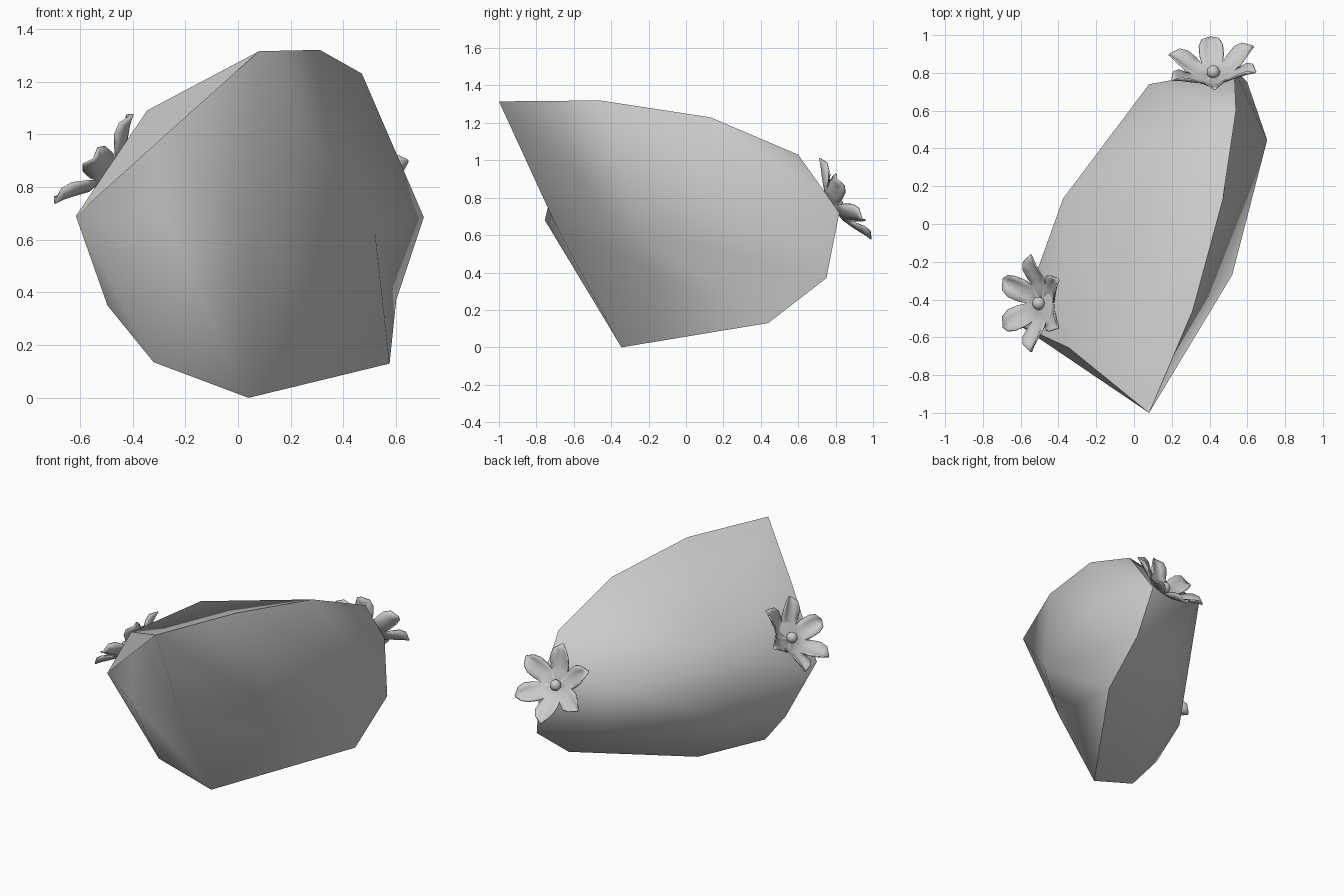
import bpy, bmesh, math
from mathutils import Vector, Matrix

cube = bpy.data.objects.get("Cube")
if cube:
    bpy.data.objects.remove(cube, do_unlink=True)

grey = bpy.data.materials.new("plain_grey")
grey.use_nodes = True
colour = (0.6, 0.6, 0.6, 1)
grey.diffuse_color = colour
grey.node_tree.nodes["Principled BSDF"].inputs["Base Color"].default_value = colour


def finish(bm, name):
    mesh = bpy.data.meshes.new(name)
    for face in bm.faces:
        face.smooth = True
    bm.to_mesh(mesh)
    bm.free()
    mesh.materials.append(grey)
    obj = bpy.data.objects.new(name, mesh)
    bpy.context.collection.objects.link(obj)
    return obj


# Faceted body: a sharp rim loop, a folded front that wraps onto the side,
# and a deep bulge behind
rim = [(.08, -1, 1.315), (.31, -.46, 1.32), (.47, .13, 1.23), (.54, .6, 1.03),
       (.53, .82, .72), (.6, .75, .37), (.575, .44, .13), (.04, -.345, 0),
       (-.32, -.395, .135), (-.495, -.365, .35), (-.615, -.53, .69), (-.345, -.655, 1.09)]
front_row = [(-.28, -.755, .68), (.05, -.69, .64), (.52, -.27, .625), (.705, .445, .685)]
bulge = [(-.375, .135, .99), (.08, .74, .82), (-.376, 0, .41), (.155, .6, .39),
         (-.09, 0, .106)]
bm = bmesh.new()
loop = [bm.verts.new(p) for p in rim]
front = [bm.verts.new(p) for p in front_row]
back = [bm.verts.new(p) for p in bulge]
bmesh.ops.convex_hull(bm, input=loop + front + back)


# Front and side: strips of triangles above and below the middle row
def triangle(*corners):
    if not bm.faces.get(corners):
        bm.faces.new(corners)


def strip(upper, lower):
    for i in range(len(upper) - 1):
        triangle(upper[i], lower[i], lower[i + 1])
        triangle(upper[i], lower[i + 1], upper[i + 1])


old = {f for v in front for f in v.link_faces}
bmesh.ops.delete(bm, geom=list(old), context='FACES_ONLY')
middle = [loop[10]] + front + [loop[4]]
top = [loop[11]] + loop[:4]
bottom = [loop[i] for i in (9, 8, 7, 6, 5)]
strip(top, middle[1:])
strip(middle[:-1], bottom)
triangle(middle[0], middle[1], top[0])
triangle(middle[-2], bottom[-1], middle[-1])
loose = [e for e in bm.edges if not e.link_faces]
bmesh.ops.delete(bm, geom=loose, context='EDGES')
bmesh.ops.recalc_face_normals(bm, faces=bm.faces)
for a, b in zip(loop, loop[1:] + loop[:1]):
    edge = bm.edges.get((a, b))
    if edge:
        edge.smooth = False
finish(bm, "body")


# Flowers: six broad troughed petals joined around a round centre
def flower(name, centre, normal, first_petal):
    n = Vector(normal).normalized()
    x = Vector(first_petal)
    x = (x - n * x.dot(n)).normalized()
    frame = Matrix((x, n.cross(x), n)).transposed().to_4x4()
    frame.translation = centre
    # radius, half width, height and edge curl along one petal
    profile = [(0, .002, -.02, 0), (.09, .052, -.01, .004), (.13, .062, .005, .02),
               (.175, .06, .025, .035), (.215, .042, .045, .03), (.255, .004, .06, 0)]
    bm = bmesh.new()
    for i in range(6):
        turn = frame @ Matrix.Rotation(i * math.tau / 6, 4, 'Z')
        rows = []
        for r, w, h, curl in profile:
            rows.append([bm.verts.new(turn @ Vector((r, w * s, h + curl * s * s)))
                         for s in (-1, -.5, 0, .5, 1)])
        for low, high in zip(rows, rows[1:]):
            for j in range(4):
                bm.faces.new((low[j], high[j], high[j + 1], low[j + 1]))
    bmesh.ops.remove_doubles(bm, verts=bm.verts, dist=.003)
    petals = finish(bm, name + "_petals")
    thickness = petals.modifiers.new("thickness", 'SOLIDIFY')
    thickness.thickness = .008
    bm = bmesh.new()
    bmesh.ops.create_uvsphere(bm, u_segments=16, v_segments=10, radius=.035, matrix=frame)
    finish(bm, name + "_centre")


flower("side_flower", (-.505, -.42, .87), (-.75, 0, .66), (0, 1, 0))
flower("back_flower", (.42, .805, .765), (-.08, .84, .54), (0, 0, 1))
